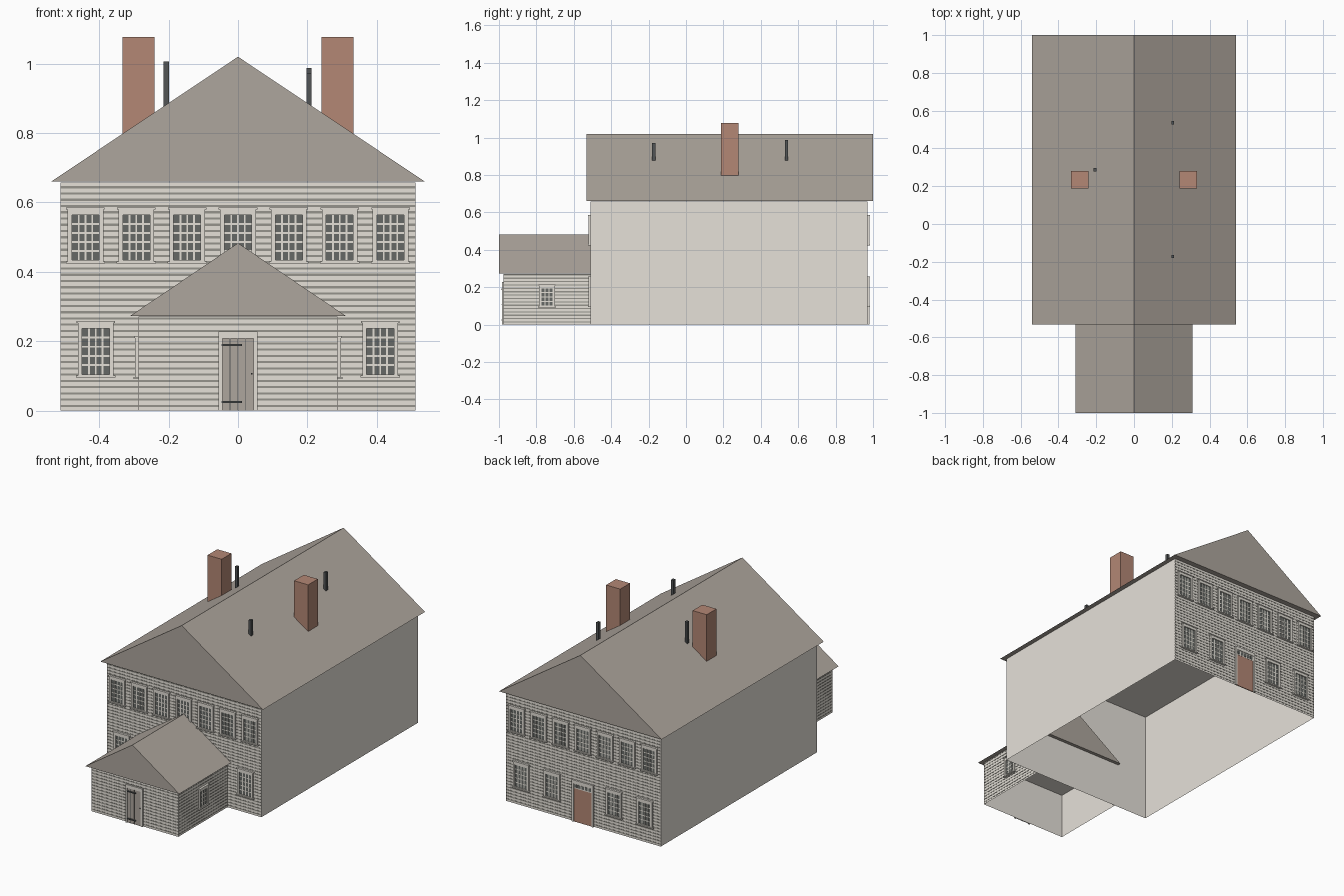
import bpy
import bmesh
from math import pi
from mathutils import Matrix

cube = bpy.data.objects.get("Cube")
if cube:
    bpy.data.objects.remove(cube, do_unlink=True)


def linear(value):
    c = value / 255
    return c / 12.92 if c <= 0.04045 else ((c + 0.055) / 1.055) ** 2.4


def material(name, *rgb):
    mat = bpy.data.materials.new(name)
    colour = [linear(v) for v in rgb] + [1]
    mat.diffuse_color = colour
    mat.use_nodes = True
    for node in mat.node_tree.nodes:
        if node.type == "BSDF_PRINCIPLED":
            node.inputs["Base Color"].default_value = colour
    return mat


WALL, GROOVE, ROOF, BRICK, GLASS, METAL, TRIM = range(7)
MATERIALS = [
    material("wall cream", 230, 225, 217),
    material("siding shadow", 150, 148, 140),
    material("roof taupe", 174, 166, 157),
    material("brick red", 179, 135, 117),
    material("glass grey", 102, 105, 102),
    material("dark metal", 82, 85, 86),
    material("trim cream", 227, 223, 214),
]


def finish(name, bm):
    mesh = bpy.data.meshes.new(name)
    bm.to_mesh(mesh)
    bm.free()
    for mat in MATERIALS:
        mesh.materials.append(mat)
    obj = bpy.data.objects.new(name, mesh)
    bpy.context.collection.objects.link(obj)
    return obj


def box(bm, xs, ys, zs, mat, open_sides=()):
    """Axis-aligned box; the sides named in open_sides are left out."""
    verts = [bm.verts.new((x, y, z)) for z in zs
             for x, y in ((xs[0], ys[0]), (xs[1], ys[0]), (xs[1], ys[1]), (xs[0], ys[1]))]
    lower, upper = verts[:4], verts[4:]
    faces = {side: (lower[i], lower[(i + 1) % 4], upper[(i + 1) % 4], upper[i])
             for i, side in enumerate(("front", "left", "back", "right"))}
    faces["bottom"], faces["top"] = lower[::-1], upper
    for side, corners in faces.items():
        if side not in open_sides:
            bm.faces.new(corners).material_index = mat


def plate(bm, u, z, thick, mat):
    """Box on a wall that faces -y, growing outward, open towards the wall."""
    box(bm, u, (-thick, -0.0004), z, mat, ("back",))


def on_wall(name, bm, angle, distance, slide=0.0):
    """Turn a part built facing -y onto a wall; slide runs along the wall."""
    place = Matrix.Rotation(angle, 4, "Z") @ Matrix.Translation((slide, -distance, 0))
    bm.transform(place)
    return finish(name, bm)


def shell(name, half, ys, height):
    """Walls and ceiling, open underneath."""
    bm = bmesh.new()
    box(bm, (-half, half), ys, (0, height), WALL, ("bottom",))
    finish(name, bm)


def gable_roof(name, half, ys, eave, ridge):
    bm = bmesh.new()
    front, back = [[bm.verts.new((x, y, z)) for x, z in ((-half, eave), (half, eave), (0, ridge))]
                   for y in ys]
    bm.faces.new(front)
    bm.faces.new(back[::-1])
    for i in range(3):
        j = (i + 1) % 3
        bm.faces.new((front[j], front[i], back[i], back[j]))
    for face in bm.faces:
        face.material_index = ROOF
    finish(name, bm)


def siding(name, u0, u1, top, angle, distance):
    bm = bmesh.new()
    step = 0.018
    for i in range(int(top / step)):
        z = (i + 0.6) * step
        plate(bm, (u0, u1), (z, z + step * 0.34), 0.0015, GROOVE)
    on_wall(name, bm, angle, distance)


def window(name, angle, distance, slide, bottom, top, width, cols, rows):
    bm = bmesh.new()
    half = width / 2
    inner, low, high = half - 0.0125, bottom + 0.006, top - 0.021
    plate(bm, (-inner, inner), (low, high), 0.004, GLASS)
    # Casing, sill and cap
    for side in (-1, 1):
        plate(bm, sorted((side * inner, side * half)), (bottom, top), 0.01, TRIM)
    plate(bm, (-inner, inner), (bottom, low), 0.01, TRIM)
    plate(bm, (-inner, inner), (high, top), 0.01, TRIM)
    plate(bm, (-half - 0.005, half + 0.005), (bottom - 0.004, bottom + 0.002), 0.014, TRIM)
    plate(bm, (-half - 0.004, half + 0.004), (top - 0.005, top), 0.013, TRIM)
    # Glazing bars
    bar = 0.0026
    for i in range(1, cols):
        u = -inner + 2 * inner * i / cols
        plate(bm, (u - bar, u + bar), (low, high), 0.005, TRIM)
    for i in range(1, rows):
        z = low + (high - low) * i / rows
        plate(bm, (-inner, inner), (z - bar, z + bar), 0.005, TRIM)
    on_wall(name, bm, angle, distance, slide)


def door_frame(bm, inner, outer, head, top):
    for side in (-1, 1):
        plate(bm, sorted((side * inner, side * outer)), (0, top), 0.01, TRIM)
    plate(bm, (-inner, inner), (head, top), 0.01, TRIM)


FRONT, SIDE, BACK = 0, pi / 2, pi
FRONT_Y, BACK_Y, PORCH_Y = 0.51, 0.97, 0.975

# Main house
shell("house_walls", 0.512, (-FRONT_Y, BACK_Y), 0.658)
gable_roof("house_roof", 0.539, (-0.533, 1.0), 0.66, 1.02)
siding("front_siding", -0.511, 0.511, 0.65, FRONT, FRONT_Y)
siding("back_siding", -0.511, 0.511, 0.65, BACK, BACK_Y)

# Entrance wing
shell("wing_walls", 0.287, (-PORCH_Y, -FRONT_Y), 0.271)
gable_roof("wing_roof", 0.311, (-1.0, -0.49), 0.273, 0.483)
siding("wing_front_siding", -0.286, 0.286, 0.27, FRONT, PORCH_Y)
siding("wing_left_siding", -PORCH_Y, -FRONT_Y, 0.27, SIDE, 0.287)
siding("wing_right_siding", FRONT_Y, PORCH_Y, 0.27, -SIDE, 0.287)

# House windows
for i in range(-3, 4):
    window("upper_front_window", FRONT, FRONT_Y, i * 0.1465, 0.428, 0.585, 0.103, 4, 5)
    window("upper_back_window", BACK, BACK_Y, i * 0.1465, 0.428, 0.585, 0.103, 4, 5)
for side in (-1, 1):
    window("lower_front_window", FRONT, FRONT_Y, side * 0.41, 0.099, 0.258, 0.103, 4, 5)
    for offset in (0.205, 0.41):
        window("lower_back_window", BACK, BACK_Y, side * offset, 0.099, 0.258, 0.103, 4, 5)
    window("wing_window", side * SIDE, 0.287, side * -0.743, 0.095, 0.215, 0.085, 3, 4)

# Plank door with strap hinges
bm = bmesh.new()
door_frame(bm, 0.045, 0.056, 0.208, 0.228)
plate(bm, (-0.045, 0.045), (0, 0.208), 0.005, ROOF)
for u in (-0.023, -0.002, 0.021):
    plate(bm, (u - 0.001, u + 0.001), (0, 0.208), 0.006, METAL)
for z in (0.025, 0.189):
    plate(bm, (-0.048, 0.012), (z - 0.003, z + 0.003), 0.012, METAL)
plate(bm, (0.037, 0.042), (0.105, 0.108), 0.012, METAL)
on_wall("wing_door", bm, FRONT, PORCH_Y)

# Back door with transom lights
bm = bmesh.new()
door_frame(bm, 0.06, 0.071, 0.23, 0.25)
plate(bm, (-0.06, 0.06), (0, 0.2), 0.005, BRICK)
plate(bm, (-0.06, 0.06), (0.2, 0.23), 0.006, TRIM)
for i in range(5):
    u = (i - 2) * 0.023
    plate(bm, (u - 0.009, u + 0.009), (0.206, 0.225), 0.007, GLASS)
on_wall("back_door", bm, BACK, BACK_Y)

# Chimneys
for side in (-1, 1):
    bm = bmesh.new()
    box(bm, sorted((side * 0.24, side * 0.333)), (0.188, 0.28), (0.78, 1.077), BRICK)
    finish("chimney", bm)

# Vent pipes
for x, y, top in ((-0.207, 0.287, 1.007), (0.205, 0.537, 0.988), (0.205, -0.172, 0.972)):
    bm = bmesh.new()
    box(bm, (x - 0.0075, x + 0.0075), (y - 0.009, y + 0.009), (0.86, top), METAL)
    finish("vent_pipe", bm)
